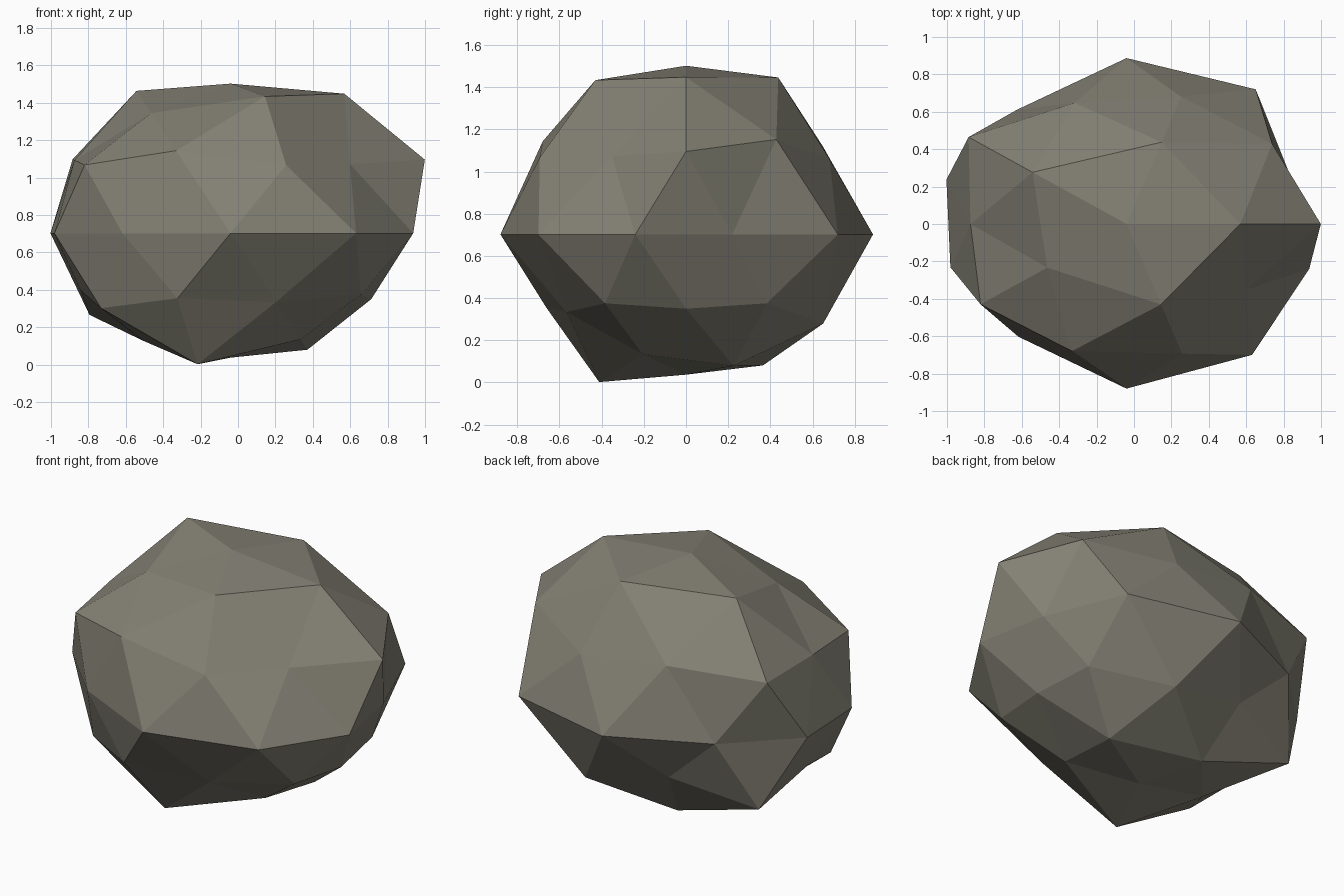
import bpy, bmesh, math

if "Cube" in bpy.data.objects:
    bpy.data.objects.remove(bpy.data.objects["Cube"])

# Radius of each boulder corner, ring by ring from bottom to top, counter-clockwise
RINGS = [
    [0.665],
    [0.732, 0.73, 0.675, 0.823, 0.667],
    [0.67, 0.804, 0.83, 0.762, 0.70],
    [0.73, 0.685, 0.68, 0.778, 0.73],
    [0.71, 0.89, 0.887, 0.755, 0.767, 0.75, 0.745, 0.88, 0.865, 0.778],
    [0.88, 0.80, 0.884, 0.817, 0.815],
    [0.857, 0.80, 0.743, 0.84, 0.703],
    [0.877, 0.875, 0.895, 0.755, 0.86],
    [0.80],
]
STRETCH_X = 1.32
CENTRE = (-0.04, 0.0, 0.702)


def ring_order(v):
    angle = (math.atan2(v.co.y, v.co.x) + 0.01) % math.tau
    return round(v.co.z, 2), angle


# Boulder: an icosphere with each corner pushed in or out, stretched sideways
bm = bmesh.new()
bmesh.ops.create_icosphere(bm, subdivisions=2, radius=1.0)
radii = [r for ring in RINGS for r in ring]
for v, r in zip(sorted(bm.verts, key=ring_order), radii, strict=True):
    d = v.co.normalized() * r
    v.co = (CENTRE[0] + d.x * STRETCH_X, CENTRE[1] + d.y, CENTRE[2] + d.z)
bmesh.ops.recalc_face_normals(bm, faces=bm.faces)

mesh = bpy.data.meshes.new("boulder")
bm.to_mesh(mesh)
bm.free()
boulder = bpy.data.objects.new("boulder", mesh)
bpy.context.collection.objects.link(boulder)

# Stone colour
stone = bpy.data.materials.new("warm_grey_stone")
stone.diffuse_color = (0.23, 0.22, 0.175, 1.0)
stone.use_nodes = True
stone.node_tree.nodes["Principled BSDF"].inputs["Base Color"].default_value = stone.diffuse_color
mesh.materials.append(stone)
